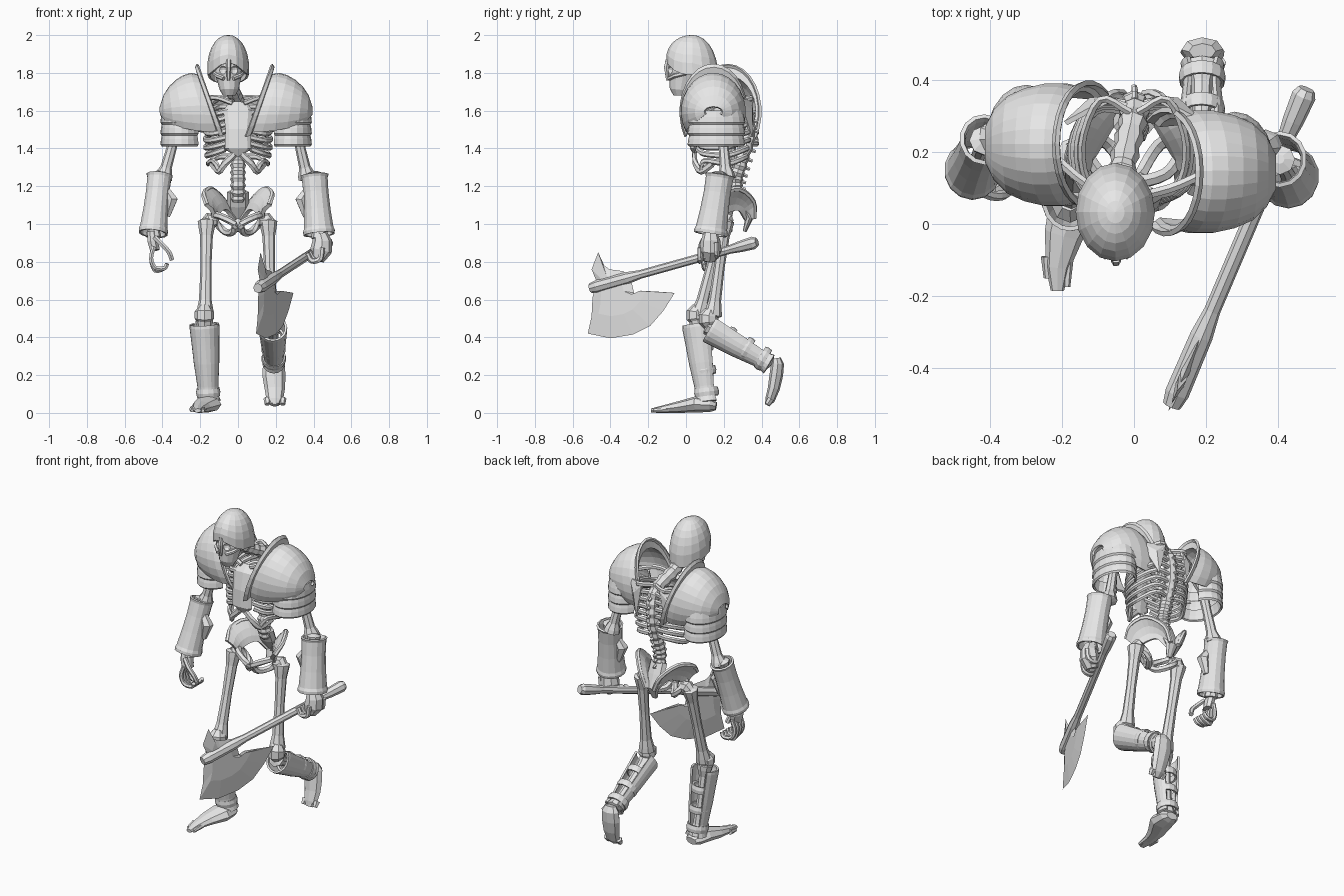
import bpy, bmesh, math
from mathutils import Vector as V

if "Cube" in bpy.data.objects:
    bpy.data.objects.remove(bpy.data.objects["Cube"])

bone_mat = bpy.data.materials.new("pale grey")
bone_mat.diffuse_color = (0.8, 0.8, 0.8, 1)
bone_mat.use_nodes = True
bone_mat.node_tree.nodes["Principled BSDF"].inputs["Base Color"].default_value = bone_mat.diffuse_color


def mesh(name, verts, faces, thick=0):
    me = bpy.data.meshes.new(name)
    me.from_pydata([tuple(v) for v in verts], [], faces)
    bm = bmesh.new()
    bm.from_mesh(me)
    bmesh.ops.remove_doubles(bm, verts=bm.verts, dist=0.0004)
    bmesh.ops.recalc_face_normals(bm, faces=bm.faces)
    bm.to_mesh(me)
    bm.free()
    ob = bpy.data.objects.new(name, me)
    bpy.context.collection.objects.link(ob)
    me.materials.append(bone_mat)
    if thick:
        m = ob.modifiers.new("thickness", 'SOLIDIFY')
        m.thickness, m.offset = thick, 0
    return ob


def spline(pts, n):
    """Catmull-Rom points through pts, n per span."""
    p = [V(q) for q in pts]
    p = [2 * p[0] - p[1]] + p + [2 * p[-1] - p[-2]]
    out = []
    for i in range(1, len(p) - 2):
        a, b, c, d = p[i - 1:i + 3]
        for k in range(n):
            t = k / n
            out.append(0.5 * (2 * b + (c - a) * t + (2 * a - 5 * b + 4 * c - d) * t * t
                              + (3 * b - a - 3 * c + d) * t ** 3))
    return out + [p[-2]]


def tube(name, pts, radii, sides=8, ref=(1, 0.02, 0), wide=1.0):
    """Sweep a circle along pts; 'wide' stretches it along ref."""
    pts = [V(p) for p in pts]
    if not isinstance(radii, (list, tuple)):
        radii = [radii] * len(pts)
    verts, faces, n = [], [], len(pts)
    for i, p in enumerate(pts):
        t = (pts[min(i + 1, n - 1)] - pts[max(i - 1, 0)]).normalized()
        a = (V(ref) - t * t.dot(V(ref))).normalized()
        b = t.cross(a)
        for k in range(sides):
            w = 2 * math.pi * k / sides
            verts.append(p + (a * math.cos(w) * wide + b * math.sin(w)) * radii[i])
    for i in range(n - 1):
        for k in range(sides):
            j = (k + 1) % sides
            faces.append((i * sides + k, i * sides + j, (i + 1) * sides + j, (i + 1) * sides + k))
    faces += [tuple(range(sides)), tuple(range((n - 1) * sides, n * sides))]
    return mesh(name, verts, faces)


def shell(name, fn, nu, nv, thick):
    """Sheet of (nu x nv) cells from fn(i, v), solidified."""
    verts = [fn(i, j / nv) for i in range(nu + 1) for j in range(nv + 1)]
    w = nv + 1
    faces = [(i * w + j, i * w + j + 1, (i + 1) * w + j + 1, (i + 1) * w + j)
             for i in range(nu) for j in range(nv)]
    return mesh(name, verts, faces, thick)


def bone(name, a, b, r, knob=1.9):
    a, b = V(a), V(b)
    prof = [(0, .6), (.03, knob), (.09, knob * .9), (.18, 1.05), (.5, .9), (.82, 1.05),
            (.91, knob * .9), (.97, knob), (1, .6)]
    return tube(name, [a.lerp(b, t) for t, _ in prof], [r * k for _, k in prof])


def guard(name, a, b, prof, span=360, deep=1.0):
    """Limb armour round the axis a-b, centred on its front."""
    a, b = V(a), V(b)
    t = (b - a).normalized()
    n1 = (V((1, 0, 0)) - t * t.x).normalized()
    n2 = t.cross(n1)

    def fn(i, v):
        w = math.radians(90 + (v - .5) * span)
        s, r = prof[i]
        return a.lerp(b, s) + (n1 * math.cos(w) + n2 * math.sin(w) * deep) * r
    return shell(name, fn, len(prof) - 1, 14, 0.012)


# helmet: dome whose rim is high at the brow and low at the nape
def helmet(i, v):
    w = 2 * math.pi * v
    f = math.cos(w)                      # 1 = front
    rim = 1.79 + (0.065 * f ** 3 if f > 0 else 0.05 * f)
    q = i / 7 * math.pi / 2
    k = math.sin(q) * (1 - .03 * (i == 7))
    return V((-.052 + .107 * k * math.sin(w), .033 - .134 * k * f, rim + (1.995 - rim) * math.cos(q) ** .8))


shell("helmet", helmet, 7, 16, 0.012)
tube("nose_guard", [(-.05, -.095, 1.87), (-.05, -.104, 1.83), (-.05, -.098, 1.76)], [.014, .014, .008], 6)

# skull with eye sockets
skull = tube("skull", [(-.05, .03, 1.90), (-.05, -.01, 1.85), (-.05, -.015, 1.80), (-.048, -.022, 1.755),
                       (-.047, -.03, 1.71), (-.047, -.03, 1.68)],
             [.07, .083, .082, .068, .056, .036], 12, wide=.9)
for s in (-1, 1):
    bpy.ops.mesh.primitive_uv_sphere_add(segments=10, ring_count=6, radius=.023, location=(-.05 + s * .033, -.09, 1.815))
    cut = bpy.context.object
    cut.name = "eye_socket_cutter"
    cut.hide_render = True
    cut.hide_set(True)
    m = skull.modifiers.new("socket", 'BOOLEAN')
    m.object, m.operation, m.solver = cut, 'DIFFERENCE', 'EXACT'
    tube("cheek", [(-.05 + s * .075, .0, 1.80), (-.05 + s * .06, -.06, 1.785), (-.05 + s * .025, -.09, 1.77)], .012, 6, (0, 0, 1))

# spine with vertebra bulges
path = spline([(-.045, .05, 1.78), (-.03, .17, 1.71), (0, .30, 1.63), (0, .33, 1.48),
               (0, .29, 1.33), (0, .26, 1.22), (0, .28, 1.12)], 6)
tube("spine", path, [.042 if i % 2 else .034 for i in range(len(path))])
for p in path[5:-3:2]:
    tube("spine_spur", [p, p + V((0, .055, -.02))], [.014, .008], 5)

# rib cage
tube("breastbone", [(0, .10, 1.64), (0, .07, 1.60), (0, .045, 1.50), (0, .04, 1.40), (0, .05, 1.36)],
     [.014, .021, .018, .019, .006], 8, wide=3.7)
for s in (-1, 1):
    for i in range(8):
        f = i / 7
        w = .12 + .055 * math.sin(math.pi * min(1, .15 + f * .6))
        zb = 1.665 - .31 * f
        zf = 1.61 - .25 * f
        low = max(0, f - .6) * .25
        front = (s * (.03 + low * .6), .075 - .04 * f + low * .3, zf)
        if i == 7:
            front = (s * .10, .08, 1.285)
        tube("rib", spline([(s * .01, .31 + .03 * math.sin(math.pi * f), zb), (s * w * .65, .345 - .03 * f, zb),
                            (s * w, .22, zb - .035), (s * w * .82, .10, zf - .025), front], 4),
             .0115, 6, (0, 0, 1), 1.35)
    tube("rib_margin", spline([(s * .02, .045, 1.37), (s * .07, .05, 1.32), (s * .10, .08, 1.28), (s * .14, .14, 1.32)], 3),
         .014, 6, (0, 0, 1), 1.4)
    sh = .18 if s > 0 else .23
    tube("collar_bone", spline([(s * .03, .08, 1.64), (s * .13, .11, 1.67), (s * .27, sh, 1.64)], 4), .014, 6, (0, 0, 1))
    mesh("shoulder_blade", [(s * .06, .35, 1.66), (s * .19, .28, 1.66), (s * .10, .345, 1.46), (s * .12, .345, 1.6)],
         [(0, 1, 3), (1, 2, 3), (2, 0, 3)], .014)

# pelvis: wings, lower loops, sacrum
for s in (-1, 1):
    crest = spline([(.03, .36, 1.03), (.07, .355, 1.12), (.14, .28, 1.185), (.18, .19, 1.16), (.165, .13, 1.10)], 3)
    inner = spline([(.02, .31, 1.02), (.06, .28, 1.07), (.085, .24, 1.07), (.11, .20, 1.05), (.13, .17, 1.03)], 3)

    def wing(i, v):
        p = crest[i].lerp(inner[i], v)
        return V((s * (p.x - .015 * math.sin(math.pi * v)), p.y, p.z))
    shell("pelvis_wing", wing, 12, 3, .022)
    tube("pelvis_crest", [V((s * p.x, p.y, p.z)) for p in crest], .014, 6, (.3, .2, 1))
    tube("pelvis_loop", spline([(s * .13, .19, 1.05), (s * .09, .14, 1.04), (s * .02, .12, 1.0), (s * .03, .16, .955),
                                (s * .07, .22, .96), (s * .11, .23, 1.0), (s * .13, .2, 1.04)], 3), .019, 6, (0, .1, 1))
tube("sacrum", [(0, .27, 1.17), (0, .30, 1.10), (0, .335, 1.03), (0, .31, .96)], [.03, .03, .022, .01], wide=1.9)


# shoulder armour: flared collar running into a dome (place, height scale, depth scale)
def shoulder(s, top, side, cy):
    prof = [(-.02, 1.25, 1.14), (.05, 1.17, 1.10), (.07, .97, 1.02), (.25, .99, 1.08), (.45, .93, 1.08),
            (.65, .81, 1.0), (.82, .64, .86), (.94, .42, .62), (1, .12, .3)]

    def dome(i, v):
        w = math.radians(-32 + 246 * v)
        d, r, deep = prof[i]
        z = 1.595 + math.sin(w) * .2 * r
        x = side if d == 1 else top + (side - top) * d - .36 * (1.84 - z) * (1 - d) ** .7
        return V((s * x, cy - math.cos(w) * .152 * deep, z))
    shell("shoulder_dome", dome, 8, 18, .014)
    for k in range(3):                   # overlapping bands down the upper arm
        def band(i, v):
            w = math.radians((v - .5) * 290)
            r = (.93, 1.0, 1.03, .97)[i]
            return V((s * (side - .108 + .103 * r * math.cos(w)), cy + .015 + .143 * r * math.sin(w),
                      1.60 - .058 * k - (0, .035, .062, .07)[i]))
        shell("shoulder_band", band, 3, 16, .01)


shoulder(1, .18, .388, .145)
shoulder(-1, .215, .408, .22)

# arms
bone("upper_arm_left", (.28, .18, 1.62), (.37, .215, 1.23), .029, 1.7)
bone("upper_arm_right", (-.29, .24, 1.62), (-.40, .235, 1.23), .029, 1.7)
cuff = [(0, .07), (.05, .064), (.3, .062), (.6, .066), (.9, .074), (.95, .08), (1, .078)]
for nm, a, b, k in (("left", (.405, .18, 1.26), (.43, .13, .945), 1), ("right", (-.415, .235, 1.26), (-.45, .145, .95), .92)):
    guard("forearm_guard_" + nm, a, b, [(t, r * k) for t, r in cuff], 360, 1.05)
    bone("forearm_" + nm, V(a) + V((0, 0, .02)), V(b) - V((0, 0, .03)), .022)
    e = V(a).lerp(V(b), .45)
    d = -1 if a[0] > 0 else 1
    tube("guard_strap", [e + V((d * .045, .01, .07)), e + V((d * .08, .0, .01)), e + V((d * .055, .0, -.08))], [.02, .036, .018], 6, (0, 1, 0))

# left fist round the axe handle
tube("fist_palm", [(.435, .13, .95), (.445, .13, .91), (.44, .13, .86), (.42, .125, .81)], [.038, .052, .058, .036], 8)
for i in range(4):
    p = V((.395, .075, .825)) + V((.013, .029, .009)) * i
    tube("fist_finger", spline([p + V((.05, 0, .05)), p + V((.04, 0, -.01)), p + V((-.005, 0, -.02)), p + V((-.03, 0, .02))], 3), .015, 6, (.4, .9, .2))
# open right hand
tube("palm", [(-.455, .14, .96), (-.45, .135, .91), (-.44, .13, .86)], [.025, .03, .026], 8, (.3, 1, 0), 1.5)
for i in range(4):
    y = .095 + .027 * i
    tube("finger", spline([(-.445, y, .88), (-.46, y - .005, .82), (-.44, y, .77 - .008 * (i % 3)), (-.39, y + .005, .765), (-.375, y, .79)], 3),
         .0125, 6, (0, 1, 0))
tube("thumb", spline([(-.44, .10, .93), (-.40, .08, .89), (-.365, .08, .85), (-.35, .09, .81)], 3), .014, 6, (0, 1, 0))

# axe
butt, tip = V((.48, .375, .905)), V((.105, -.505, .66))
prof = [(0, .024), (.02, .034), (.1, .03), (.16, .023), (.7, .023), (.78, .032), (.96, .034), (1, .026)]
tube("axe_handle", [butt.lerp(tip, t) for t, _ in prof], [r for _, r in prof])
edge = [(-.465, .85), (-.44, .785), (-.405, .76), (-.33, .75), (-.29, .70), (-.275, .635), (-.20, .605), (-.12, .64),
        (-.06, .635), (-.12, .54), (-.19, .46), (-.28, .415), (-.40, .395), (-.52, .42), (-.50, .51), (-.495, .61), (-.475, .70), (-.50, .76)]
hub = V((0, -.385, .655))
n = len(edge)
side = V((.915, -.4, 0))
flat = [V((.10 + .43 * (y + .51), y, z)) for y, z in edge]
mid = [V((.10 + .43 * (hub.y + .51), hub.y, hub.z)).lerp(p, .55) for p in flat]
verts = flat + [p + side * .012 for p in mid] + [p - side * .012 for p in mid]
faces = []
for i in range(n):
    j = (i + 1) % n
    faces += [(i, j, n + j, n + i), (j, i, 2 * n + i, 2 * n + j)]
faces += [tuple(range(n, 2 * n)), tuple(range(3 * n - 1, 2 * n - 1, -1))]
mesh("axe_blade", verts, faces)

# legs
bone("thigh_right", (-.165, .20, 1.03), (-.175, .065, .50), .032, 1.5)
bone("thigh_left", (.16, .21, 1.03), (.175, .14, .50), .032, 1.5)
for s, hip in ((-1, (-.15, .20, 1.02)), (1, (.15, .21, 1.02))):
    tube("hip_joint", [(s * .11, .2, 1.02), hip, (s * .185, .2, .99)], [.03, .042, .028], 8, (0, 0, 1))
greave = [(0, .072), (.04, .074), (.25, .068), (.5, .062), (.8, .05), (.93, .05), (1, .058)]
for nm, a, b, k in (("right", (-.178, .065, .47), (-.155, .115, .06), 1), ("left", (.185, .13, .45), (.19, .445, .265), .95)):
    a, b = V(a), V(b)
    guard("shin_guard_" + nm, a, b, [(t, r * k) for t, r in greave], 270, 1.1)
    for t in (.3, .6, .88):
        guard("shin_strap", a.lerp(b, t - .05), a.lerp(b, t + .05), [(0, .056), (.5, .06), (1, .056)], 360)
    bone("shin_" + nm, a + (a - b) * .08, b + (b - a) * .03, .028, 1.7)
    tube("knee_" + nm, [a + V((0, .0, .095)), a + V((0, -.01, .065)), a + V((0, -.01, .03)), a], [.03, .052, .052, .03])

# feet
tube("foot_right", [(-.15, .16, .035), (-.152, .13, .04), (-.16, .06, .046), (-.195, -.03, .032), (-.212, -.12, .02), (-.213, -.185, .012)],
     [.022, .035, .044, .032, .02, .011], 8, wide=1.7)
tube("foot_left", [(.19, .48, .29), (.19, .485, .26), (.19, .478, .20), (.195, .465, .13), (.195, .445, .07), (.195, .43, .04)],
     [.022, .034, .036, .032, .026, .013], 8, wide=1.7)
for i in range(4):                       # toes
    tube("toe_right", [(-.243 + .02 * i, -.09, .02), (-.241 + .018 * i, -.15 - .008 * i, .012)], [.016, .01], 6)
    tube("toe_left", [(.155 + .027 * i, .45, .075), (.155 + .027 * i, .43, .045)], [.02, .014], 6)
